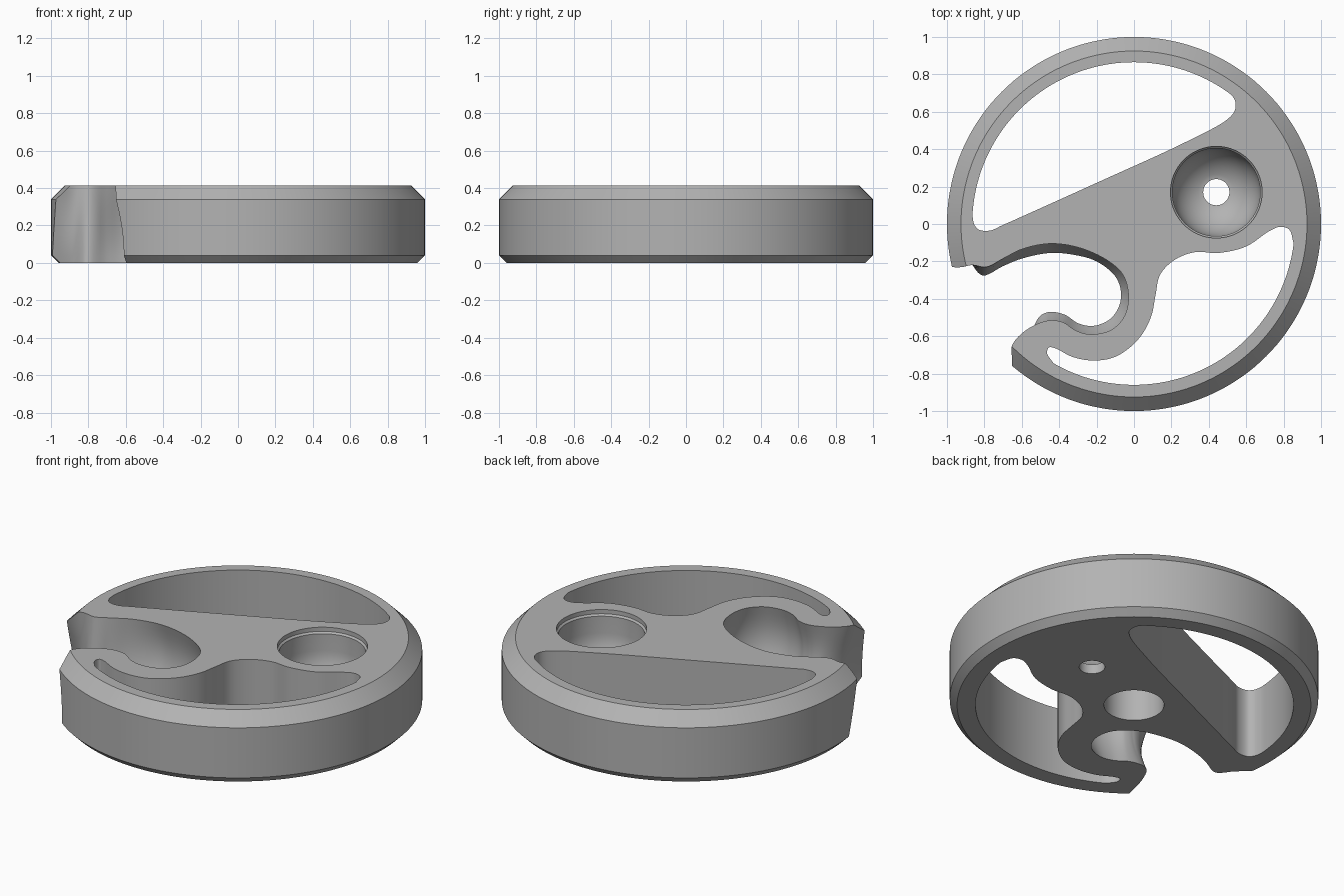
import bpy
import bmesh
from math import sin, cos, pi, radians
from mathutils import Vector

if "Cube" in bpy.data.objects:
    bpy.data.objects.remove(bpy.data.objects["Cube"], do_unlink=True)

HEIGHT = 0.415
OVER = 0.02          # overshoot of the through cuts

grey = bpy.data.materials.new("plain_grey")
grey.use_nodes = True
tint = (0.45, 0.45, 0.45, 1)
grey.diffuse_color = tint
grey.node_tree.nodes["Principled BSDF"].inputs["Base Color"].default_value = tint


def arc(radius, start, end, count, centre=(0, 0)):
    """Points along a circular arc, angles in degrees."""
    angles = [radians(start + (end - start) * i / count) for i in range(count + 1)]
    return [Vector((centre[0] + radius * cos(a), centre[1] + radius * sin(a))) for a in angles]


def circle(radius, centre=(0, 0), count=96):
    return arc(radius, 0, 360, count, centre)[:-1]


def spline(points, steps=6):
    """Centripetal curve through the points, which avoids overshoot."""
    pts = [Vector(p) for p in points]
    pts = [2 * pts[0] - pts[1]] + pts + [2 * pts[-1] - pts[-2]]
    out = []
    for a, b, c, d in zip(pts, pts[1:], pts[2:], pts[3:]):
        ta = (b - a).length ** 0.5
        tb = ta + (c - b).length ** 0.5
        tc = tb + (d - c).length ** 0.5
        for i in range(steps):
            t = ta + (tb - ta) * i / steps
            ab = a.lerp(b, t / ta)
            bc = b.lerp(c, (t - ta) / (tb - ta))
            cd = c.lerp(d, (t - tb) / (tc - tb))
            abc = ab.lerp(bc, t / tb)
            bcd = bc.lerp(cd, (t - ta) / (tc - ta))
            out.append(abc.lerp(bcd, (t - ta) / (tb - ta)))
    return out + [pts[-2]]


def loft(name, layers):
    """Closed solid through a stack of (outline, z) layers."""
    bm = bmesh.new()
    rings = [[bm.verts.new((p.x, p.y, z)) for p in outline] for outline, z in layers]
    for low, high in zip(rings, rings[1:]):
        for i in range(len(low)):
            bm.faces.new((low[i - 1], low[i], high[i], high[i - 1]))
    bm.faces.new(rings[0])
    bm.faces.new(rings[-1])
    bmesh.ops.recalc_face_normals(bm, faces=bm.faces)
    mesh = bpy.data.meshes.new(name)
    bm.to_mesh(mesh)
    bm.free()
    mesh.materials.append(grey)
    obj = bpy.data.objects.new(name, mesh)
    bpy.context.collection.objects.link(obj)
    return obj


def through(name, outline):
    return loft(name, [(outline, -OVER), (outline, HEIGHT + OVER)])


# Round body with a chamfer above and below
body = loft("slotted_disc", [
    (circle(r, count=144), z)
    for r, z in ((0.96, 0), (1, 0.04), (1, 0.34), (0.925, HEIGHT))])

# Large rear window: rim arc closed by a slanted spoke edge
rear_rim = arc(0.865, 53, 177, 60)
rear_edge = spline([rear_rim[-1], (-0.855, 0), (-0.83, -0.03), (-0.77, -0.035), (-0.7, -0.005),
                    (-0.2, 0.22), (0.28, 0.44), (0.5, 0.56), (0.54, 0.61), (0.54, 0.66),
                    rear_rim[0]])
rear_window = through("rear_window_cutter", rear_rim + rear_edge[1:-1])

# Front window: rim arc closed by a wavy edge
front_rim = arc(0.86, 240, 353, 60)
front_edge = spline([front_rim[-1], (0.83, -0.03), (0.78, -0.015), (0.72, -0.04), (0.6, -0.12),
                     (0.45, -0.155), (0.33, -0.15), (0.22, -0.19), (0.14, -0.27), (0.115, -0.38),
                     (0.09, -0.5), (0.02, -0.62), (-0.1, -0.71), (-0.22, -0.73), (-0.33, -0.71),
                     (-0.42, -0.665), (-0.455, -0.66), (-0.465, -0.69), front_rim[0]])
front_window = through("front_window_cutter", front_rim + front_edge[1:-1])

# Hooked slot: open at the rim, wider at the top, hollowed at mid height
slot_top = spline([(-0.72, -1), (-0.67, -0.74), (-0.65, -0.645), (-0.6, -0.585), (-0.53, -0.54),
                   (-0.45, -0.515), (-0.38, -0.525), (-0.31, -0.57), (-0.23, -0.59),
                   (-0.12, -0.565), (-0.05, -0.49), (-0.03, -0.38), (-0.06, -0.27),
                   (-0.15, -0.19), (-0.3, -0.125), (-0.45, -0.105), (-0.6, -0.135),
                   (-0.7, -0.185), (-0.79, -0.23), (-0.87, -0.22), (-0.97, -0.25), (-1.2, -0.28)])
slot_base = spline([(-0.68, -1), (-0.6, -0.76), (-0.57, -0.64), (-0.535, -0.545), (-0.5, -0.49),
                    (-0.45, -0.47), (-0.37, -0.485), (-0.3, -0.53), (-0.22, -0.545),
                    (-0.13, -0.51), (-0.08, -0.44), (-0.07, -0.36), (-0.1, -0.28),
                    (-0.2, -0.2), (-0.32, -0.165), (-0.45, -0.155), (-0.6, -0.185),
                    (-0.7, -0.225), (-0.81, -0.275), (-0.88, -0.2), (-0.96, -0.13), (-1.2, 0)])


def slot_outline(t):
    """Blend base to top, swelling outward away from the mouth."""
    flat = [b.lerp(a, t) for b, a in zip(slot_base, slot_top)]
    out = []
    for i, p in enumerate(flat):
        along = flat[min(i + 1, len(flat) - 1)] - flat[max(i - 1, 0)]
        normal = Vector((along.y, -along.x)).normalized()
        weight = max(0, min(1, (p.x + 0.75) / 0.3))
        out.append(p + normal * 0.05 * weight * sin(pi * t))
    return out


levels = [i / 10 for i in range(11)]
slot = loft("hook_slot_cutter",
            [(slot_base, -OVER)]
            + [(slot_outline(t), HEIGHT * t) for t in levels]
            + [(slot_top, HEIGHT + OVER)])

# Bowl pocket with a small drain hole
spot = (0.44, 0.17)
bowl_layers = [(circle(0.235 * cos(a), spot), 0.28 + 0.235 * sin(a))
               for a in [radians(-72 + 6 * i) for i in range(13)]]
bowl = loft("bowl_cutter", bowl_layers + [
    (circle(0.235, spot), 0.38), (circle(0.245, spot), 0.39),
    (circle(0.245, spot), HEIGHT + OVER)])
drain = loft("drain_hole_cutter", [(circle(0.07, spot, 48), -OVER), (circle(0.07, spot, 48), 0.2)])

# Blind hole in the underside
socket = loft("underside_hole_cutter", [(circle(0.163), -OVER), (circle(0.163), 0.3)])

# Cut everything, then bake the result into the body
cutters = [rear_window, front_window, slot, bowl, drain, socket]
for cutter in cutters:
    cutter.hide_render = True
    cut = body.modifiers.new(cutter.name, "BOOLEAN")
    cut.operation = "DIFFERENCE"
    cut.solver = "EXACT"
    cut.object = cutter
graph = bpy.context.evaluated_depsgraph_get()
finished = bpy.data.meshes.new_from_object(body.evaluated_get(graph))
body.modifiers.clear()
body.data = finished
for cutter in cutters:
    bpy.data.objects.remove(cutter, do_unlink=True)

bpy.ops.object.select_all(action="DESELECT")
body.select_set(True)
bpy.context.view_layer.objects.active = body
bpy.ops.object.shade_smooth_by_angle(angle=radians(30))
